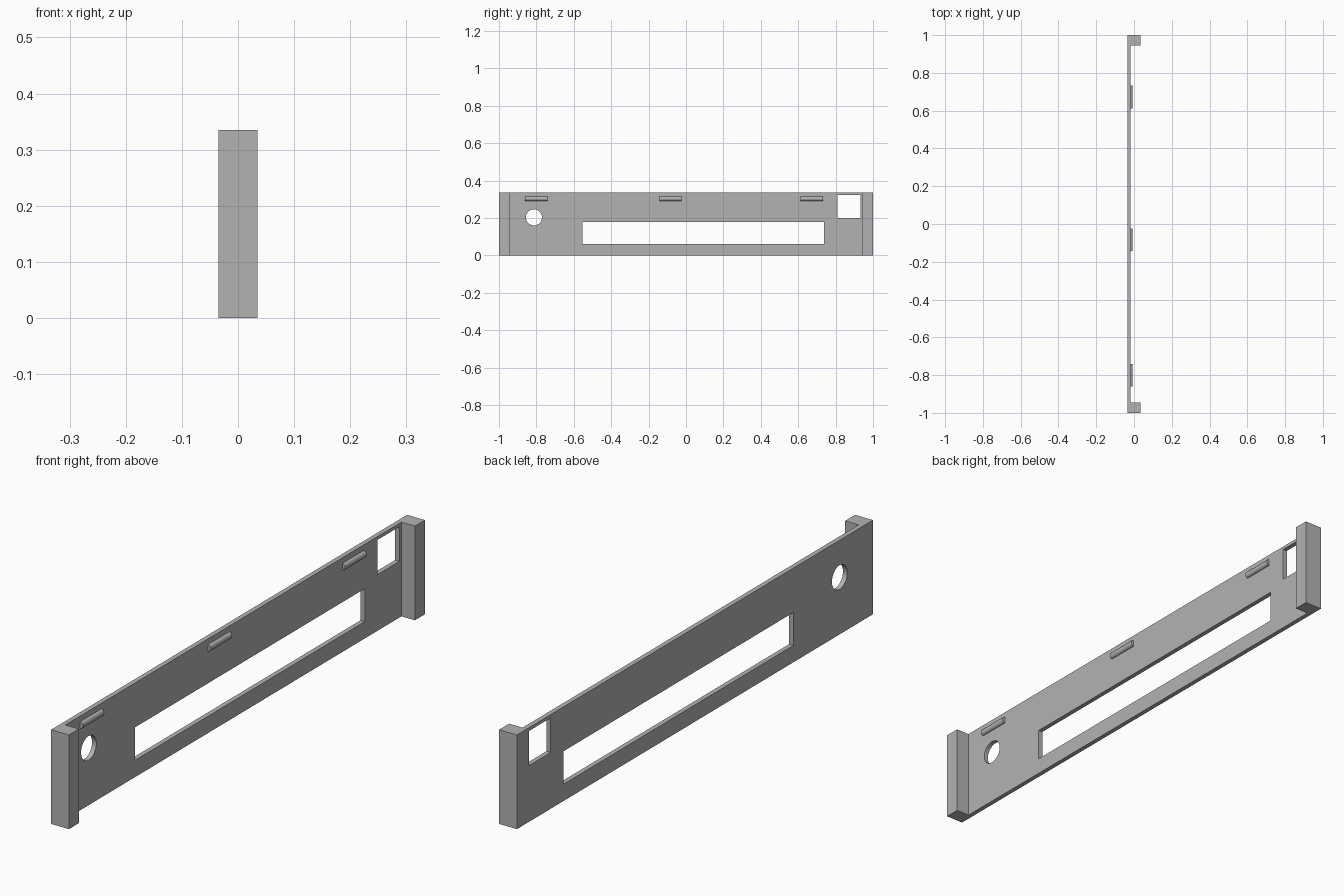
import bpy, bmesh, math
from mathutils import Vector

old = bpy.data.objects.get("Cube")
if old:
    bpy.data.objects.remove(old, do_unlink=True)

HEIGHT = 0.335
BACK, FACE, FRONT = -0.035, -0.018, 0.035    # panel back, panel face, end post front
POST = 0.944                                 # inner edge of the end posts

grey = bpy.data.materials.new("plain grey")
grey.use_nodes = True
colour = (0.45, 0.45, 0.45, 1)
grey.diffuse_color = colour
grey.node_tree.nodes["Principled BSDF"].inputs["Base Color"].default_value = colour


def prism(name, outline, sweep):
    """Solid made by sweeping a closed outline along a vector."""
    bm = bmesh.new()
    base = bm.faces.new([bm.verts.new(p) for p in outline])
    top = bmesh.ops.extrude_face_region(bm, geom=[base])["geom"]
    verts = [g for g in top if isinstance(g, bmesh.types.BMVert)]
    bmesh.ops.translate(bm, vec=Vector(sweep), verts=verts)
    bmesh.ops.recalc_face_normals(bm, faces=bm.faces)
    mesh = bpy.data.meshes.new(name)
    bm.to_mesh(mesh)
    bm.free()
    mesh.materials.append(grey)
    obj = bpy.data.objects.new(name, mesh)
    bpy.context.collection.objects.link(obj)
    return obj


def smooth(obj):
    bpy.ops.object.select_all(action="DESELECT")
    obj.select_set(True)
    bpy.context.view_layer.objects.active = obj
    bpy.ops.object.shade_smooth_by_angle(angle=math.radians(35))


def rectangle(y0, y1, z0, z1):
    return [(y0, z0), (y1, z0), (y1, z1), (y0, z1)]


def arc(y, z, radius, count):
    turn = math.tau / count
    return [(y + radius * math.cos(i * turn), z + radius * math.sin(i * turn))
            for i in range(count)]


# Panel with a post at each end, as one channel-shaped outline
half = [(FACE, POST), (FRONT, POST), (FRONT, 1), (BACK, 1)]
outline = half + [(x, -y) for x, y in reversed(half)]
panel = prism("panel_with_end_posts", [(x, y, 0) for x, y in outline], (0, 0, HEIGHT))

# Openings through the panel
openings = {
    "long_slot": rectangle(-0.553, 0.738, 0.06, 0.177),
    "square_window": rectangle(0.81, 0.932, 0.2, 0.323),
    "round_hole": arc(-0.813, 0.203, 0.043, 40),
}
for name, shape in openings.items():
    cutter = prism(name + "_cutter", [(-0.06, y, z) for y, z in shape], (0.07, 0, 0))
    cutter.hide_render = True
    cutter.hide_set(True)
    cut = panel.modifiers.new(name, "BOOLEAN")
    cut.operation = "DIFFERENCE"
    cut.solver = "EXACT"
    cut.object = cutter

# Bake the cuts, then drop the cutters
bpy.context.view_layer.update()
result = panel.evaluated_get(bpy.context.evaluated_depsgraph_get())
panel.data = bpy.data.meshes.new_from_object(result)
panel.modifiers.clear()
for name in openings:
    bpy.data.objects.remove(bpy.data.objects[name + "_cutter"], do_unlink=True)
smooth(panel)

# Half-round snap ribs along the top of the panel face
STEPS = 12
for name, y in (("front", -0.801), ("middle", -0.083), ("back", 0.672)):
    profile = []
    for i in range(STEPS + 1):
        a = math.pi * (i / STEPS - 0.5)
        profile.append((FACE + 0.011 * math.cos(a), y - 0.06, 0.303 + 0.012 * math.sin(a)))
    # root the rib slightly inside the panel
    profile += [(FACE - 0.003, y - 0.06, 0.315), (FACE - 0.003, y - 0.06, 0.291)]
    smooth(prism(name + "_snap_rib", profile, (0, 0.12, 0)))
